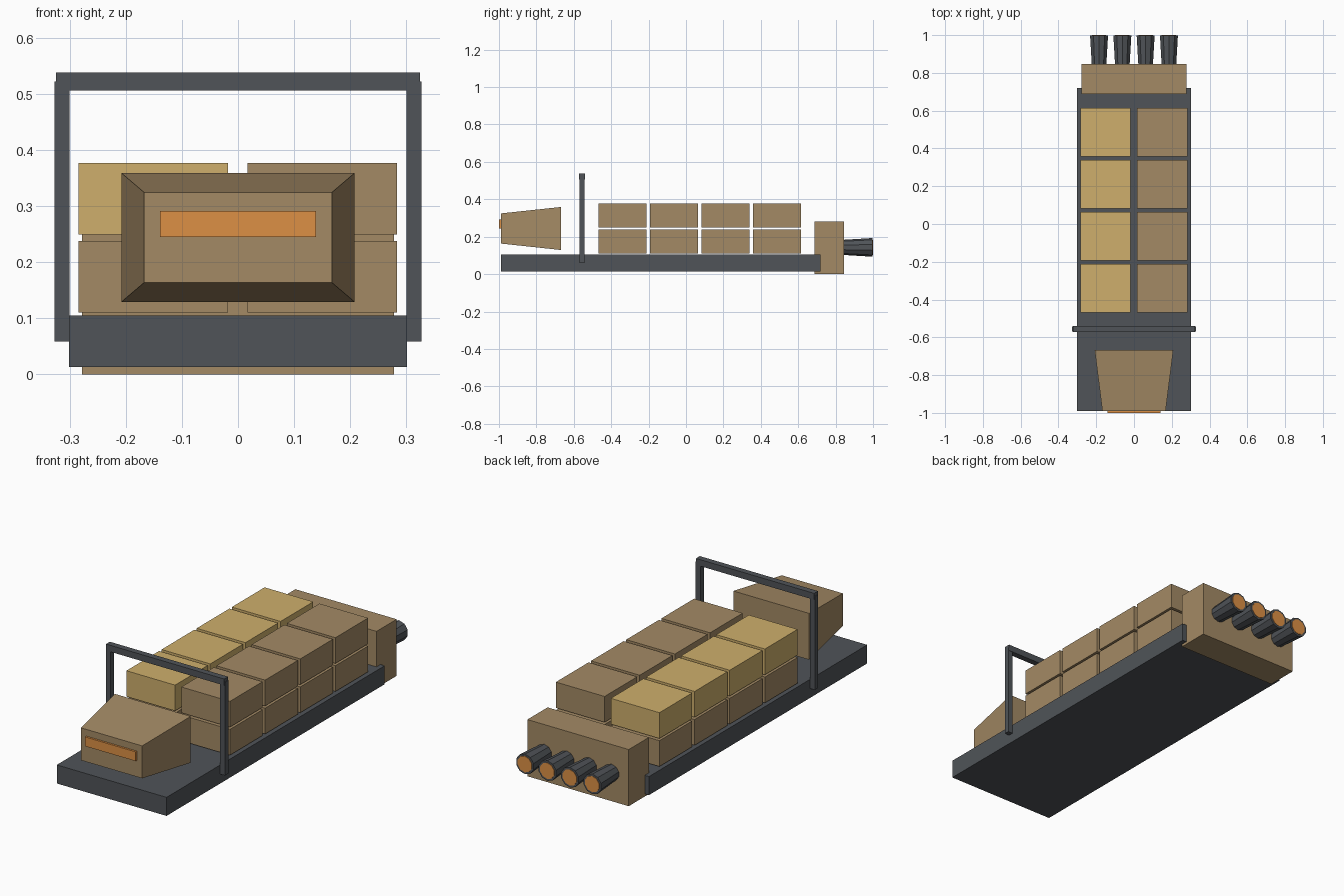
import bpy, bmesh, math
from mathutils import Matrix

if "Cube" in bpy.data.objects:
    bpy.data.objects.remove(bpy.data.objects["Cube"])


def material(name, rgb):
    m = bpy.data.materials.new(name)
    m.diffuse_color = (*rgb, 1)
    m.use_nodes = True
    m.node_tree.nodes["Principled BSDF"].inputs["Base Color"].default_value = m.diffuse_color
    return m


DARK = material("dark_metal", (0.08, 0.088, 0.098))
TAN = material("tan_hull", (0.37, 0.255, 0.13))
GOLD = material("gold_crate", (0.62, 0.43, 0.15))
GLOW = material("orange_glow", (0.72, 0.28, 0.06))


def finish(bm, name, mat):
    bmesh.ops.recalc_face_normals(bm, faces=bm.faces)
    me = bpy.data.meshes.new(name)
    bm.to_mesh(me)
    bm.free()
    me.materials.append(mat)
    ob = bpy.data.objects.new(name, me)
    bpy.context.collection.objects.link(ob)
    return ob


def box(name, x, y, z, mat, front_scale=(1, 1)):
    """Box from (min, max) ranges; front_scale tapers the -y end."""
    bm = bmesh.new()
    bmesh.ops.create_cube(bm, size=1)
    for v in bm.verts:
        sx, sz = front_scale if v.co.y < 0 else (1, 1)
        v.co.x = sum(x) / 2 + v.co.x * (x[1] - x[0]) * sx
        v.co.y = sum(y) / 2 + v.co.y * (y[1] - y[0])
        v.co.z = sum(z) / 2 + v.co.z * (z[1] - z[0]) * sz
    return finish(bm, name, mat)


def cone_y(name, x, z, y0, y1, r0, r1, mat, sides=10):
    """Tapered prism running along +y."""
    bm = bmesh.new()
    bmesh.ops.create_cone(bm, cap_ends=True, segments=sides,
                          radius1=r0, radius2=r1, depth=y1 - y0)
    turn = Matrix.Rotation(-math.pi / 2, 4, 'X')
    bmesh.ops.transform(bm, verts=bm.verts,
                        matrix=Matrix.Translation((x, (y0 + y1) / 2, z)) @ turn)
    return finish(bm, name, mat)


# Flat deck and rear engine block
box("deck", (-0.301, 0.301), (-0.99, 0.72), (0.013, 0.105), DARK)
box("engine_block", (-0.278, 0.278), (0.688, 0.846), (0, 0.281), TAN)

# Tapered cab with window strip
box("cab", (-0.208, 0.208), (-0.99, -0.668), (0.129, 0.359), TAN, (0.805, 0.70))
box("cab_window", (-0.139, 0.139), (-1.0, -0.955), (0.245, 0.291), GLOW)

# Cargo crates: two columns, four rows, two layers
for col, cx in enumerate((-0.151, 0.150)):
    for row in range(4):
        y0 = -0.468 + row * 0.2755
        for layer in range(2):
            z0 = 0.110 + layer * 0.139
            mat = GOLD if col == 0 and layer == 1 else TAN
            box(f"crate_{col}_{row}_{layer}", (cx - 0.1335, cx + 0.1335),
                (y0, y0 + 0.256), (z0, z0 + 0.128), mat)

# Gantry frame
for side, cx in (("left", -0.3135), ("right", 0.3135)):
    box(f"gantry_post_{side}", (cx - 0.0135, cx + 0.0135),
        (-0.569, -0.543), (0.059, 0.522), DARK)
box("gantry_beam", (-0.324, 0.324), (-0.571, -0.541), (0.506, 0.538), DARK)

# Engine nozzles with glowing ends
for i in range(4):
    cx = -0.185 + i * 0.1233
    cone_y(f"nozzle_{i}", cx, 0.143, 0.835, 0.998, 0.040, 0.050, DARK)
    cone_y(f"nozzle_glow_{i}", cx, 0.143, 0.98, 1.0, 0.040, 0.040, GLOW)
